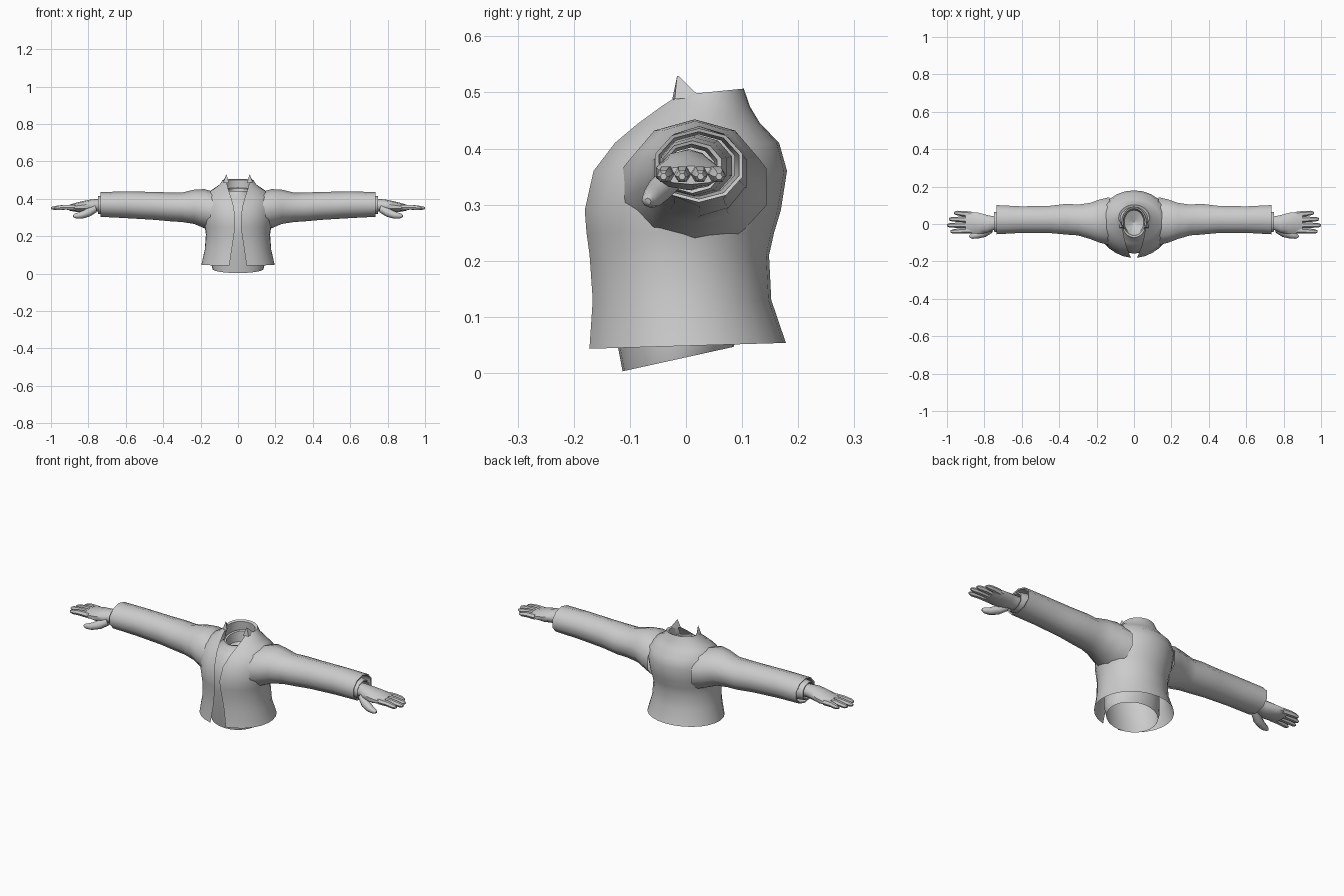
import bpy, bmesh
from math import sin, cos, pi, asin
from mathutils import Vector


def loft(name, rings, closed=True, cap_start=False, cap_end=False, angle=50):
    """Skin a list of equal-length point rings; the result is mirrored across x."""
    bm = bmesh.new()
    rows = [[bm.verts.new(p) for p in r] for r in rings]
    n = len(rows[0])
    for a, b in zip(rows, rows[1:]):
        for i in range(n if closed else n - 1):
            j = (i + 1) % n
            bm.faces.new((a[i], a[j], b[j], b[i]))
    if cap_start:
        bm.faces.new(rows[0])
    if cap_end:
        bm.faces.new(rows[-1])
    bmesh.ops.recalc_face_normals(bm, faces=bm.faces)
    me = bpy.data.meshes.new(name)
    bm.to_mesh(me)
    bm.free()
    ob = bpy.data.objects.new(name, me)
    bpy.context.collection.objects.link(ob)
    m = ob.modifiers.new("mirror", 'MIRROR')
    m.use_clip = True
    m.merge_threshold = 0.0005
    bpy.ops.object.select_all(action='DESELECT')
    ob.select_set(True)
    bpy.context.view_layer.objects.active = ob
    bpy.ops.object.shade_smooth_by_angle(angle=angle * pi / 180)
    return ob


def half_ring(z, hw, yf, yb, gap=0.0, tilt=0.0, n=12):
    """Right half of an oval from the front (gap away from centre) to the back."""
    a0 = asin(gap / hw)
    yc, ry = (yf + yb) / 2, (yb - yf) / 2
    pts = []
    for i in range(n + 1):
        a = a0 + (pi - a0) * i / n
        y = yc - ry * cos(a)
        x = 0.0 if i == n else hw * sin(a)
        pts.append((x, y, z + (y - yf) * tilt))
    return pts


def x_ring(x, y0, y1, z0, z1, n=10):
    """Oval cross-section facing along x."""
    return [(x, (y0 + y1) / 2 + (y1 - y0) / 2 * sin(2 * pi * i / n),
             (z0 + z1) / 2 + (z1 - z0) / 2 * cos(2 * pi * i / n)) for i in range(n)]


def digit(name, path, radii, n=6):
    """Tapered finger along a path of points."""
    path = [Vector(p) for p in path]
    d = (path[-1] - path[0]).normalized()
    side = d.cross(Vector((0, 0, 1))).normalized()
    up = side.cross(d)
    rings = [[p + side * r * cos(2 * pi * i / n) + up * r * sin(2 * pi * i / n)
              for i in range(n)] for p, r in zip(path, radii)]
    loft(name, rings, cap_start=True, cap_end=True)


# Jacket body, open down the front, with collar turned inward at the neck
loft("jacket_body", [half_ring(*r) for r in (
    (0.043, 0.197, -0.177, 0.178, 0.046, 0.03),
    (0.13, 0.178, -0.169, 0.152, 0.033),
    (0.21, 0.172, -0.173, 0.148, 0.021),
    (0.25, 0.178, -0.178, 0.157, 0.016),
    (0.29, 0.186, -0.181, 0.169, 0.015),
    (0.36, 0.192, -0.166, 0.180, 0.023),
    (0.41, 0.180, -0.130, 0.166, 0.038),
    (0.445, 0.145, -0.092, 0.132, 0.050),
    (0.475, 0.100, -0.060, 0.114, 0.058),
    (0.493, 0.082, -0.035, 0.103, 0.060, 0.1),
    (0.488, 0.073, -0.040, 0.090, 0.058, 0.1),
    (0.440, 0.078, -0.060, 0.095, 0.056))], closed=False)

# Collar points standing up at each side of the neck
loft("collar_point", [
    [(0.048, -0.025, 0.485), (0.078, -0.020, 0.488), (0.080, 0.025, 0.492)],
    [(0.061, -0.016, 0.529), (0.063, -0.016, 0.529), (0.063, -0.013, 0.529)]],
    cap_end=True, angle=30)

# Jacket sleeve with its inner cuff lining
loft("jacket_sleeve", [x_ring(*r) for r in (
    (0.13, -0.120, 0.150, 0.225, 0.438),
    (0.18, -0.107, 0.138, 0.243, 0.452),
    (0.235, -0.085, 0.118, 0.266, 0.449),
    (0.30, -0.065, 0.108, 0.276, 0.433),
    (0.36, -0.061, 0.112, 0.280, 0.434),
    (0.45, -0.052, 0.101, 0.288, 0.437),
    (0.60, -0.051, 0.098, 0.297, 0.440),
    (0.735, -0.059, 0.105, 0.304, 0.436),
    (0.733, -0.052, 0.098, 0.310, 0.430),
    (0.62, -0.044, 0.090, 0.315, 0.425))])

# Shirt worn underneath, with rounded neckline and a sunken neck opening
loft("shirt_body", [half_ring(*r) for r in (
    (0.003, 0.136, -0.113, 0.085, 0, 0.22),
    (0.05, 0.145, -0.122, 0.092, 0, 0.08),
    (0.13, 0.140, -0.138, 0.105),
    (0.21, 0.138, -0.150, 0.110),
    (0.29, 0.145, -0.158, 0.130),
    (0.36, 0.130, -0.138, 0.135),
    (0.405, 0.095, -0.105, 0.115, 0, 0.1),
    (0.425, 0.068, -0.076, 0.092, 0, 0.12),
    (0.440, 0.066, -0.072, 0.090, 0, 0.12),
    (0.438, 0.058, -0.062, 0.082, 0, 0.12),
    (0.400, 0.052, -0.052, 0.074),
    (0.370, 0.001, 0.010, 0.012))], closed=False)

# Shirt cuff showing inside the sleeve
loft("shirt_cuff", [x_ring(*r) for r in (
    (0.60, -0.050, 0.085, 0.312, 0.425),
    (0.70, -0.047, 0.075, 0.316, 0.420),
    (0.748, -0.044, 0.066, 0.320, 0.414),
    (0.746, -0.038, 0.058, 0.326, 0.408),
    (0.69, -0.034, 0.052, 0.330, 0.402))])

# Hand: wrist and palm
loft("palm", [x_ring(*r) for r in (
    (0.68, -0.030, 0.045, 0.333, 0.398),
    (0.75, -0.034, 0.043, 0.332, 0.399),
    (0.785, -0.050, 0.050, 0.328, 0.397),
    (0.83, -0.056, 0.063, 0.326, 0.388),
    (0.87, -0.052, 0.067, 0.331, 0.378),
    (0.90, -0.046, 0.064, 0.336, 0.369))], cap_start=True, cap_end=True)

# Four fingers and the thumb
for label, y, tip_y, tip in (("index", -0.034, -0.040, 0.982), ("middle", -0.006, -0.007, 1.0),
                             ("ring", 0.023, 0.026, 0.99), ("little", 0.051, 0.059, 0.962)):
    mid = (y + tip_y) / 2
    length = tip - 0.87
    digit(label + "_finger", [(0.87, y, 0.354), (0.87 + length * 0.5, mid, 0.355),
                              (tip - 0.015, tip_y, 0.351), (tip, tip_y, 0.350)],
          (0.016, 0.0145, 0.012, 0.006))
digit("thumb", [(0.765, -0.025, 0.348), (0.80, -0.047, 0.327), (0.84, -0.060, 0.312),
                (0.868, -0.066, 0.308), (0.88, -0.068, 0.306)],
      (0.022, 0.023, 0.019, 0.014, 0.006), n=8)
